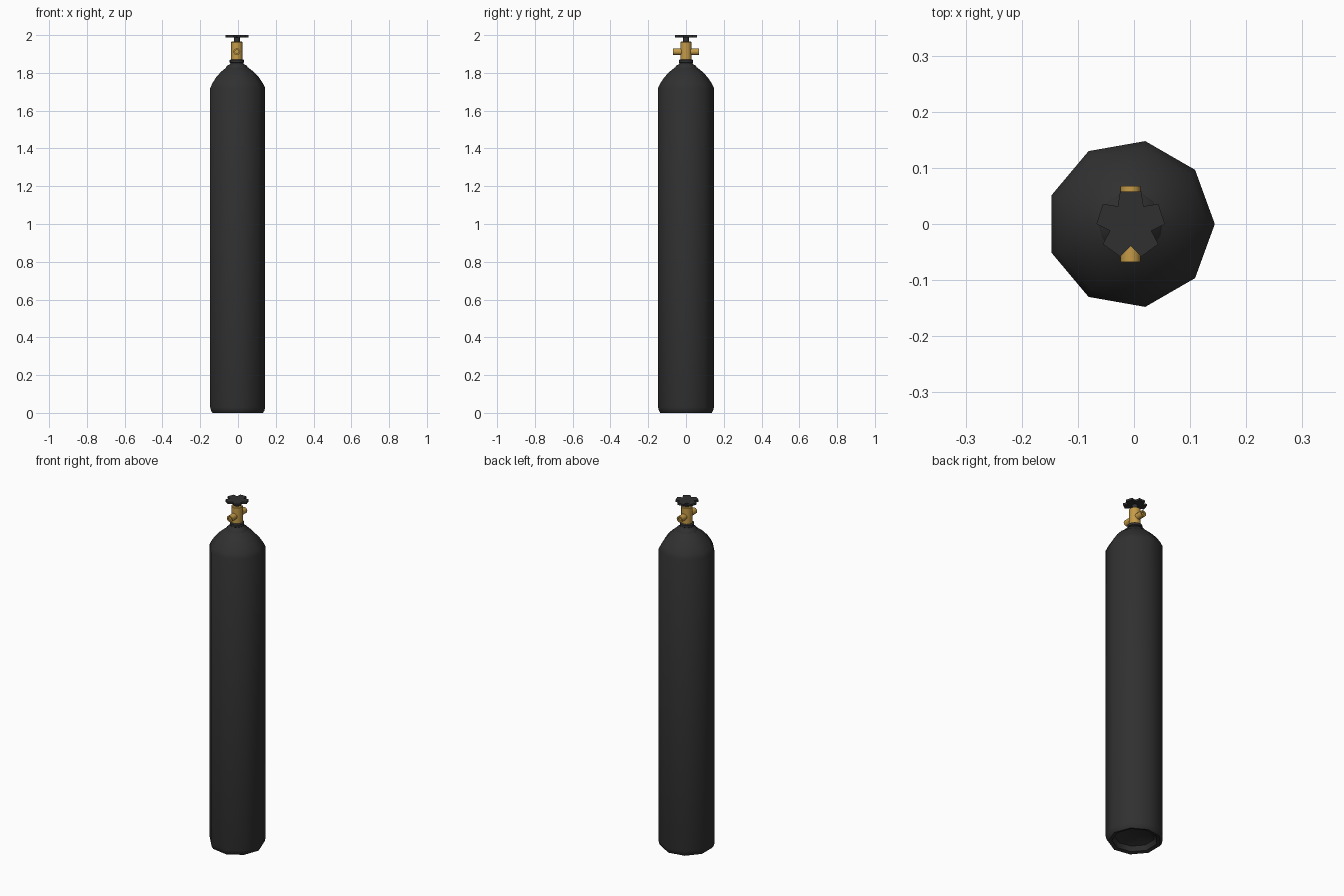
import bpy, bmesh, math
from mathutils import Matrix

if "Cube" in bpy.data.objects:
    bpy.data.objects.remove(bpy.data.objects["Cube"])

CX = -0.006  # common axis of all parts (nine-sided tank is centred by its bounds)


def material(name, rgb):
    m = bpy.data.materials.new(name)
    m.diffuse_color = (*rgb, 1)
    m.use_nodes = True
    m.node_tree.nodes["Principled BSDF"].inputs["Base Color"].default_value = m.diffuse_color
    return m


BLACK = material("black paint", (0.03, 0.03, 0.03))
BRASS = material("brass", (0.56, 0.33, 0.065))


def finish(name, bm, mat, angle, matrix=None):
    bmesh.ops.recalc_face_normals(bm, faces=bm.faces)
    if matrix:
        bmesh.ops.transform(bm, matrix=matrix, verts=bm.verts)
    mesh = bpy.data.meshes.new(name)
    bm.to_mesh(mesh)
    bm.free()
    mesh.materials.append(mat)
    ob = bpy.data.objects.new(name, mesh)
    bpy.context.collection.objects.link(ob)
    bpy.ops.object.select_all(action='DESELECT')
    ob.select_set(True)
    bpy.context.view_layer.objects.active = ob
    bpy.ops.object.shade_smooth_by_angle(angle=math.radians(angle))
    return ob


def lathe(name, profile, sides, mat, angle=42, matrix=None):
    """Rings of (radius, height), capped at both ends."""
    bm = bmesh.new()
    rings = []
    for r, z in profile:
        rings.append([bm.verts.new((r * math.cos(2 * math.pi * i / sides),
                                    r * math.sin(2 * math.pi * i / sides), z))
                      for i in range(sides)])
    for a, b in zip(rings, rings[1:]):
        for i in range(sides):
            j = (i + 1) % sides
            bm.faces.new((a[i], a[j], b[j], b[i]))
    bm.faces.new(rings[0])
    bm.faces.new(rings[-1])
    return finish(name, bm, mat, angle, matrix or Matrix.Translation((CX, 0, 0)))


# Nine-sided tank with a recessed foot and rounded shoulder
lathe("tank", [(0.06, 0.045), (0.105, 0.03), (0.118, 0.005), (0.138, 0.0),
               (0.146, 0.012), (0.15, 0.03), (0.15, 1.72), (0.138, 1.745),
               (0.118, 1.775), (0.09, 1.805), (0.06, 1.828), (0.04, 1.84)],
      9, BLACK)

# Neck collar
lathe("neck_collar", [(0.058, 1.826), (0.053, 1.838), (0.037, 1.846),
                      (0.034, 1.852), (0.038, 1.855), (0.038, 1.868),
                      (0.03, 1.872)], 16, BLACK)

# Brass valve body
lathe("valve_body", [(0.03, 1.865), (0.03, 1.962), (0.027, 1.965)], 12, BRASS)

# Outlets front and back, each with a shallow bore
for name, turn in (("front_outlet", 90), ("back_outlet", -90)):
    lathe(name, [(0.018, 0.0), (0.018, 0.068), (0.01, 0.068), (0.01, 0.06)],
          12, BRASS, matrix=Matrix.Translation((CX, 0, 1.912))
          @ Matrix.Rotation(math.radians(turn), 4, 'X'))

# Valve stem
lathe("valve_stem", [(0.016, 1.96), (0.016, 1.99)], 10, BLACK)

# Five-lobed hand wheel
bm = bmesh.new()
outline = []
for k in range(5):
    a = math.radians(90 + 72 * k)
    for r, d in ((0.061, -18), (0.061, 18), (0.039, 36)):
        t = a + math.radians(d)
        outline.append(bm.verts.new((r * math.cos(t), r * math.sin(t), 1.988)))
face = bm.faces.new(outline)
ext = bmesh.ops.extrude_face_region(bm, geom=[face])
bmesh.ops.translate(bm, vec=(0, 0, 0.012),
                    verts=[v for v in ext["geom"] if isinstance(v, bmesh.types.BMVert)])
finish("hand_wheel", bm, BLACK, 20, Matrix.Translation((CX, 0, 0)))
